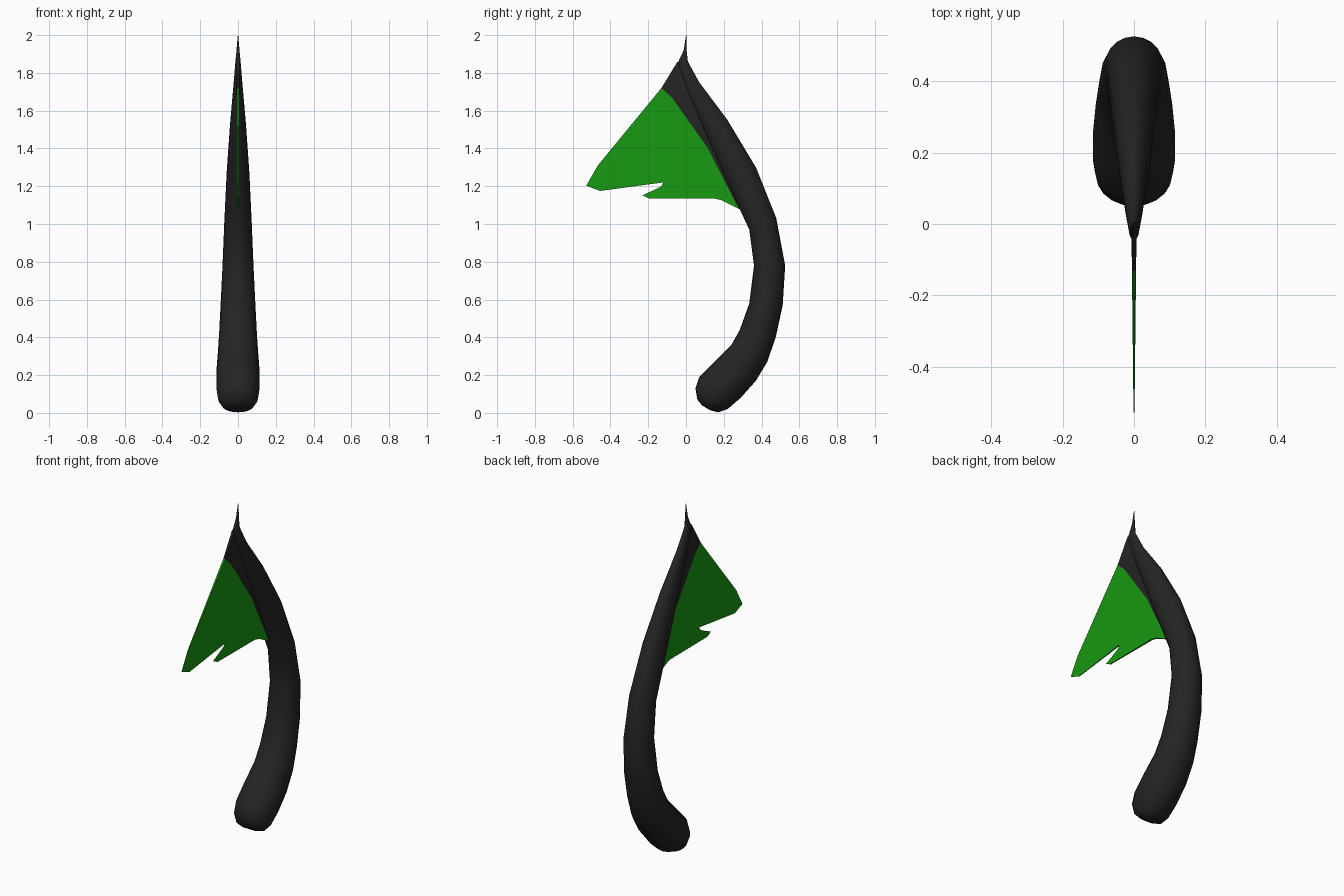
import bpy, bmesh, math
from mathutils import Vector

if "Cube" in bpy.data.objects:
    bpy.data.objects.remove(bpy.data.objects["Cube"])


def material(name, color):
    m = bpy.data.materials.new(name)
    m.diffuse_color = color
    m.use_nodes = True
    m.node_tree.nodes["Principled BSDF"].inputs["Base Color"].default_value = m.diffuse_color
    return m


def finish(name, bm, mat, angle):
    bmesh.ops.recalc_face_normals(bm, faces=bm.faces)
    me = bpy.data.meshes.new(name)
    bm.to_mesh(me)
    bm.free()
    me.materials.append(mat)
    ob = bpy.data.objects.new(name, me)
    bpy.context.collection.objects.link(ob)
    bpy.ops.object.select_all(action='DESELECT')
    ob.select_set(True)
    bpy.context.view_layer.objects.active = ob
    bpy.ops.object.shade_smooth_by_angle(angle=math.radians(angle))
    return ob


black = material("black", (0.018, 0.018, 0.018, 1))
green = material("green", (0.009, 0.32, 0.006, 1))

# Handle rings: inner y, z, outer y, z, half width
rings = [
    (0.0, 2.0, 0.003, 2.0, 0.001), (-0.012, 1.92, 0.003, 1.92, 0.008),
    (-0.045, 1.85, 0.01, 1.86, 0.014), (0.01, 1.70, 0.07, 1.75, 0.025),
    (0.09, 1.51, 0.22, 1.55, 0.042), (0.205, 1.25, 0.37, 1.30, 0.06),
    (0.335, 0.97, 0.478, 1.03, 0.073), (0.36, 0.78, 0.525, 0.78, 0.082),
    (0.335, 0.58, 0.512, 0.57, 0.092), (0.285, 0.44, 0.475, 0.40, 0.10),
    (0.24, 0.36, 0.43, 0.27, 0.107), (0.14, 0.26, 0.37, 0.17, 0.115),
    (0.07, 0.19, 0.29, 0.08, 0.115), (0.05, 0.13, 0.22, 0.02, 0.106),
    (0.06, 0.07, 0.17, 0.003, 0.082), (0.085, 0.04, 0.13, 0.013, 0.04),
]
SIDES = 20
bm = bmesh.new()
loops = []
for iy, iz, oy, oz, w in rings:
    a, b = Vector((0, iy, iz)), Vector((0, oy, oz))
    mid, half = (a + b) / 2, (b - a) / 2
    loops.append([bm.verts.new(mid + half * math.cos(t) + Vector((w * math.sin(t), 0, 0)))
                  for t in (2 * math.pi * i / SIDES for i in range(SIDES))])
for p, q in zip(loops, loops[1:]):
    for i in range(SIDES):
        j = (i + 1) % SIDES
        bm.faces.new((p[i], p[j], q[j], q[i]))
bm.faces.new(loops[0])
bm.faces.new(loops[-1])
finish("handle", bm, black, 60)


# Blade half thickness falls away linearly towards the tip
def thickness(y, z):
    return 0.0012 + 0.0075 * max(0, (y + 0.53) * 0.85 + (z - 1.2) * 0.53)


def slab(name, outlines, mat):
    bm = bmesh.new()
    cache = {}

    def vert(p, s):
        if (p, s) not in cache:
            cache[p, s] = bm.verts.new((s * thickness(*p), *p))
        return cache[p, s]

    for pts in outlines:
        for s in (1, -1):
            bm.faces.new([vert(p, s) for p in pts])
    for e in [e for e in bm.edges if len(e.link_faces) == 1]:
        if e.verts[0].co.x > 0:
            p, q = [(k[0]) for v in e.verts for k in cache if cache[k] is v]
            bm.faces.new((vert(p, 1), vert(q, 1), vert(q, -1), vert(p, -1)))
    finish(name, bm, mat, 30)


# Dark blade holder: strip between the handle and the green edge
edge = [(-0.13, 1.72), (-0.075, 1.67), (0.113, 1.405), (0.28, 1.08)]
core = [(-0.045, 1.86), (0.02, 1.74), (0.21, 1.42), (0.36, 1.08)]
slab("blade_holder",
     [(edge[i], edge[i + 1], core[i + 1], core[i]) for i in range(3)], black)

# Green blade with the notched lower edge
slab("blade", [edge[::-1] + [
    (-0.467, 1.31), (-0.528, 1.203), (-0.456, 1.175), (-0.12, 1.22),
    (-0.13, 1.2), (-0.18, 1.175), (-0.23, 1.152), (-0.195, 1.135),
    (0.15, 1.135), (0.187, 1.126)]], green)
